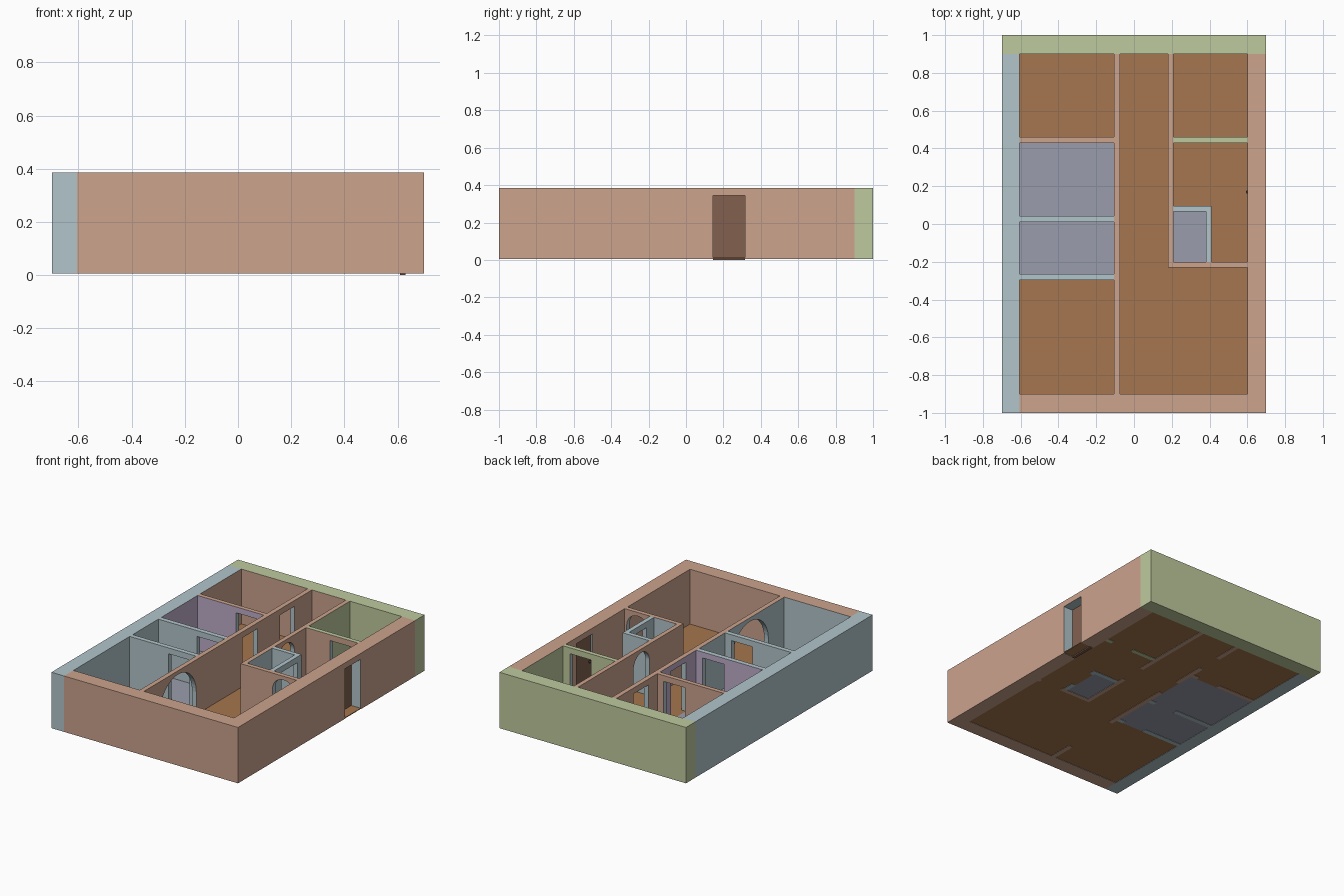
import bpy, bmesh, math
from mathutils import Vector

if "Cube" in bpy.data.objects:
    bpy.data.objects.remove(bpy.data.objects["Cube"])

Z0, H, DOOR_H, ARCH_H = 0.006, 0.385, 0.345, 0.36


def material(name, rgb):
    m = bpy.data.materials.new(name)
    lin = [((c / 255 + 0.055) / 1.055) ** 2.4 for c in rgb]
    m.diffuse_color = (*lin, 1)
    m.use_nodes = True
    m.node_tree.nodes["Principled BSDF"].inputs["Base Color"].default_value = m.diffuse_color
    return m


MATS = {n: material(n + "_paint", c) for n, c in {
    "salmon": (204, 163, 141), "blue": (178, 197, 202), "green": (191, 202, 158),
    "purple": (190, 174, 201), "wood": (165, 118, 78), "tile": (154, 157, 172),
    "door": (130, 97, 80), "knob": (60, 50, 45)}.items()}
NAMES = list(MATS)

# Rooms: x0, x1, y0, y1 and the paint on the walls around them
ROOMS = [(-.605, -.107, .46, .9, "salmon"), (-.605, -.107, .043, .43, "purple"),
         (-.605, -.107, -.265, .01, "blue"), (-.605, -.107, -.9, -.297, "blue"),
         (.21, .6, .46, .9, "green"), (.21, .38, -.2, .065, "blue"),
         (.21, .6, -.2, .43, "salmon"), (-.075, .18, -.9, .9, "salmon"),
         (.18, .6, -.9, -.23, "salmon")]


def finish(name, bm):
    bmesh.ops.recalc_face_normals(bm, faces=bm.faces)
    me = bpy.data.meshes.new(name)
    bm.to_mesh(me)
    bm.free()
    for n in NAMES:
        me.materials.append(MATS[n])
    ob = bpy.data.objects.new(name, me)
    bpy.context.collection.objects.link(ob)
    return ob


def wall(name, axis, u0, u1, t0, t1, colour, openings=(), paint=True):
    """Extruded wall outline with openings (start, end, arched) notched from below."""
    pts = [(u0, Z0)]
    for a, b, arched in openings:
        pts.append((a, Z0))
        if arched:
            r, c = (b - a) / 2, (a + b) / 2
            for i in range(25):
                t = math.pi * (1 - i / 24)
                pts.append((c + r * math.cos(t), ARCH_H - r + r * math.sin(t)))
        else:
            pts += [(a, DOOR_H), (b, DOOR_H)]
        pts.append((b, Z0))
    pts += [(u1, Z0), (u1, H), (u0, H)]

    def place(u, t, z):
        return (u, t, z) if axis == "x" else (t, u, z)

    bm = bmesh.new()
    f = bm.faces.new([bm.verts.new(place(u, t0, z)) for u, z in pts])
    ext = bmesh.ops.extrude_face_region(bm, geom=[f])
    verts = [g for g in ext["geom"] if isinstance(g, bmesh.types.BMVert)]
    bmesh.ops.translate(bm, verts=verts, vec=place(0, t1 - t0, 0))
    if f.is_valid and len(f.link_loops if hasattr(f, "link_loops") else f.edges) and \
            not any(len(e.link_faces) == 1 for e in f.edges):
        pass
    elif not f.is_valid:
        bm.faces.new([v for v in bm.verts if v not in verts])
    bmesh.ops.triangulate(bm, faces=bm.faces)
    # split where the rooms meet the wall so that each side takes its room's paint
    k = 0 if axis == "x" else 1
    for c in sorted({v for r in ROOMS for v in r[2 * k:2 * k + 2]}):
        if u0 + .001 < c < u1 - .001:
            bmesh.ops.bisect_plane(bm, geom=bm.verts[:] + bm.edges[:] + bm.faces[:],
                                   plane_co=place(c, 0, 0), plane_no=place(1, 0, 0))
    bmesh.ops.recalc_face_normals(bm, faces=bm.faces)
    for f in bm.faces:
        p = f.calc_center_median()
        u, t = (p.x, p.y) if axis == "x" else (p.y, p.x)
        col = colour
        if t0 + .001 < t < t1 - .001 and u0 + .001 < u < u1 - .001 and Z0 + .001 < p.z < H - .001:
            col = "blue"                      # door and arch linings
        elif paint and abs(f.normal.z) < .5:
            q = p + f.normal * .004
            for x0, x1, y0, y1, c in ROOMS:
                if x0 < q.x < x1 and y0 < q.y < y1:
                    col = c
                    break
        f.material_index = NAMES.index(col)
    return finish(name, bm)


def boxes(name, rects, z0, z1, colour):
    bm = bmesh.new()
    for x0, x1, y0, y1 in rects:
        vs = bmesh.ops.create_cube(bm, size=1)["verts"]
        for v in vs:
            v.co = Vector((x0 if v.co.x < 0 else x1, y0 if v.co.y < 0 else y1,
                           z0 if v.co.z < 0 else z1))
    for f in bm.faces:
        f.material_index = NAMES.index(colour)
    return finish(name, bm)


# Outer walls
wall("north_wall", "x", -.7, .7, .9, 1, "green")
wall("west_wall", "y", -1, .9, -.7, -.605, "blue")
wall("east_wall", "y", -1, .9, .6, .7, "salmon", [(.145, .315, False)])
wall("south_wall", "x", -.605, .6, -1, -.9, "salmon")

# Corridor walls
wall("corridor_west_wall", "y", -.9, .9, -.107, -.075, "salmon",
     [(-.73, -.34, True), (.155, .315, False), (.555, .715, False)])
wall("corridor_east_wall", "y", -.2, .9, .18, .21, "salmon", [(.135, .305, True)])
wall("hall_south_wall", "x", .18, .6, -.23, -.2, "salmon", [(.42, .585, True)])

# Room dividers
for name, y0, y1, c in [("divider_north", .43, .46, "salmon"),
                        ("divider_middle", .01, .043, "blue"),
                        ("divider_south", -.297, -.265, "blue")]:
    wall(name, "x", -.605, -.107, y0, y1, c, [(-.315, -.155, False)])
wall("divider_east", "x", .21, .6, .43, .46, "green", [(.39, .55, False)])

# Small washroom
wall("washroom_east_wall", "y", -.2, .065, .38, .41, "blue", [(-.12, .05, False)], False)
wall("washroom_north_wall", "x", .21, .41, .065, .095, "blue", (), False)

# Floors
boxes("wood_floor", [(-.605, -.107, .43, .9), (-.605, -.107, -.9, -.297),
                     (-.107, .21, -.9, .9), (.21, .6, -.9, -.2), (.21, .6, .095, .9),
                     (.38, .6, -.2, .095), (.6, .7, .145, .315)], .008, .013, "wood")
boxes("tile_floor", [(-.605, -.107, -.297, .43), (.21, .38, -.2, .095)], .008, .013, "tile")

# Front door and its knob
boxes("front_door", [(.61, .63, .145, .315)], 0, DOOR_H, "door")
bm = bmesh.new()
bmesh.ops.create_uvsphere(bm, u_segments=16, v_segments=10, radius=.009)
bmesh.ops.translate(bm, verts=bm.verts, vec=(.602, .17, .165))
for f in bm.faces:
    f.material_index = NAMES.index("knob")
    f.smooth = True
finish("door_knob", bm)
